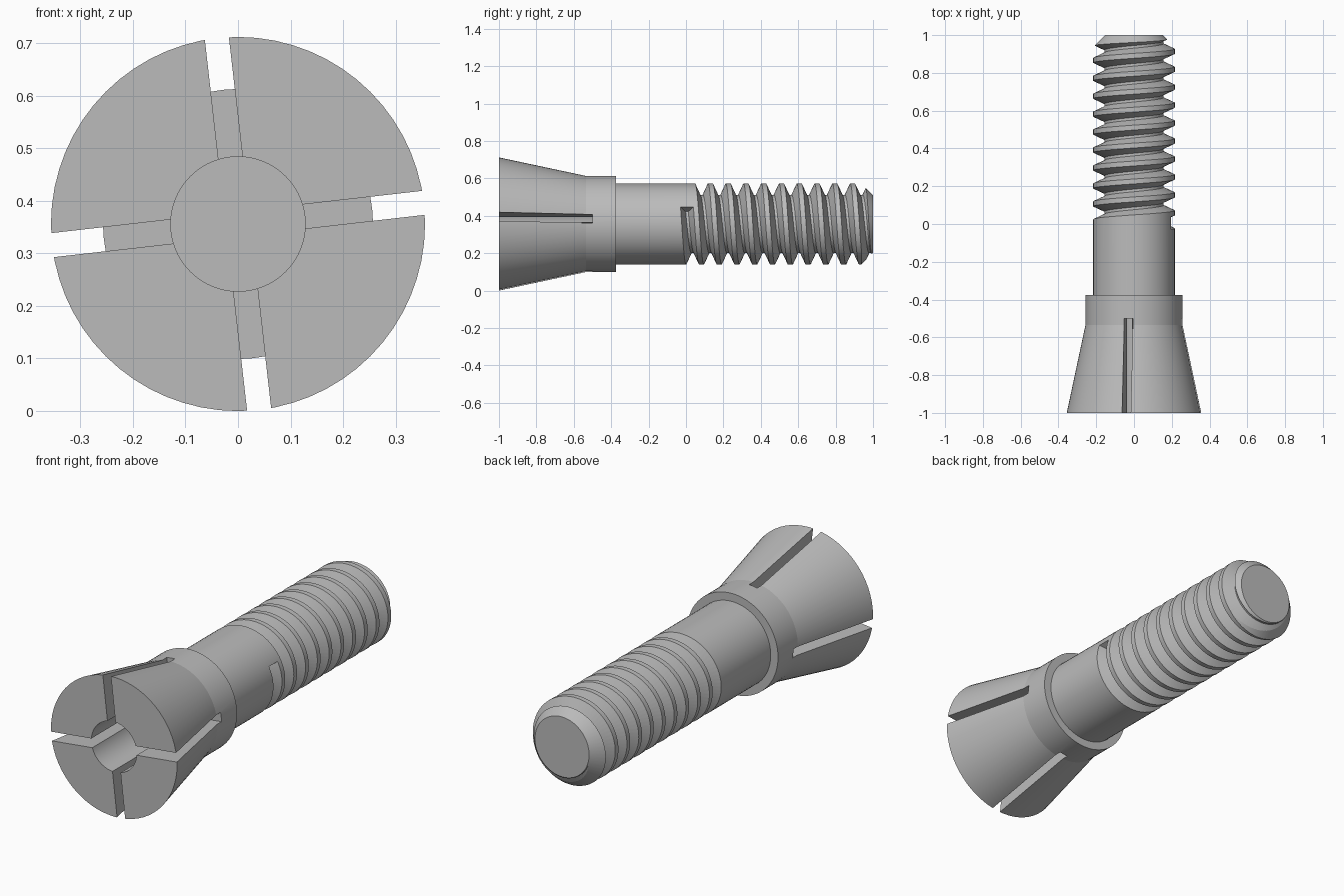
import bpy, bmesh
from math import cos, sin, radians, tau
from mathutils import Matrix, Vector

cube = bpy.data.objects.get("Cube")
if cube:
    bpy.data.objects.remove(cube, do_unlink=True)

AXIS_Z = 0.356      # height of the long axis, which runs along y
SEGMENTS = 64
PITCH = 0.095
SHANK_R = 0.216


def polar(r, y, angle):
    return Vector((r * cos(angle), y, AXIS_Z + r * sin(angle)))


def finish(name, bm):
    bmesh.ops.recalc_face_normals(bm, faces=bm.faces)
    mesh = bpy.data.meshes.new(name)
    bm.to_mesh(mesh)
    bm.free()
    obj = bpy.data.objects.new(name, mesh)
    bpy.context.collection.objects.link(obj)
    return obj


def loft(bm, rings, wrap):
    """Join successive rings of vertices with quads."""
    n = len(rings[0])
    for a, b in zip(rings, rings[1:]):
        for i in range(n if wrap else n - 1):
            j = (i + 1) % n
            bm.faces.new((a[i], a[j], b[j], b[i]))


# Turned body: bore floor, bore, flared head, collar, shank, chamfered end
profile = [(0.128, -0.30), (0.128, -1.0), (0.356, -1.0), (0.257, -0.535),
           (0.257, -0.375), (SHANK_R, -0.375), (SHANK_R, 0.937), (0.153, 1.0)]
bm = bmesh.new()
rings = [[bm.verts.new(polar(r, y, tau * i / SEGMENTS)) for i in range(SEGMENTS)]
         for r, y in profile]
loft(bm, rings, True)
bm.faces.new(rings[0])
bm.faces.new(rings[-1])
body = finish("collet_body", bm)

# Helical groove cutter, a right-hand trapezoid sweep running off the end
section = [(0.156, -0.007), (0.156, 0.007), (0.228, 0.040), (0.228, -0.040)]
start_angle, start_y = radians(25), 0.005
steps = int((1.08 - start_y) / PITCH * SEGMENTS)
bm = bmesh.new()
rings = []
for s in range(steps + 1):
    turn = s / SEGMENTS
    rings.append([bm.verts.new(polar(r, start_y + PITCH * turn + dy,
                                     start_angle - tau * turn))
                  for r, dy in section])
loft(bm, rings, True)
bm.faces.new(rings[0])
bm.faces.new(rings[-1])
bmesh.ops.triangulate(bm, faces=bm.faces)
groove = finish("thread_groove_cutter", bm)

# Four slots splitting the head into jaws
bm = bmesh.new()
for k in range(4):
    spin = Matrix.Rotation(-radians(6.5 + 90 * k), 4, 'Y')
    place = (Matrix.Translation((0, 0, AXIS_Z)) @ spin
             @ Matrix.Translation((0.30, -0.80, 0))
             @ Matrix.Diagonal((0.40, 0.60, 0.046, 1)))
    bmesh.ops.create_cube(bm, size=1, matrix=place)
slots = finish("jaw_slot_cutter", bm)

# Cut the body and keep only the finished mesh
for cutter in (groove, slots):
    cutter.hide_render = True
    mod = body.modifiers.new(cutter.name, 'BOOLEAN')
    mod.operation = 'DIFFERENCE'
    mod.solver = 'EXACT'
    mod.object = cutter
bpy.context.view_layer.update()
evaluated = body.evaluated_get(bpy.context.evaluated_depsgraph_get())
cut_mesh = bpy.data.meshes.new_from_object(evaluated)
body.modifiers.clear()
body.data = cut_mesh
for cutter in (groove, slots):
    bpy.data.objects.remove(cutter, do_unlink=True)

# Plain grey steel
steel = bpy.data.materials.new("grey_steel")
steel.use_nodes = True
grey = (0.5, 0.5, 0.5, 1)
steel.diffuse_color = grey
steel.node_tree.nodes["Principled BSDF"].inputs["Base Color"].default_value = grey
body.data.materials.clear()
body.data.materials.append(steel)

# Smooth round walls, sharp machined edges
bpy.ops.object.select_all(action='DESELECT')
body.select_set(True)
bpy.context.view_layer.objects.active = body
bpy.ops.object.shade_smooth_by_angle(angle=radians(10))
